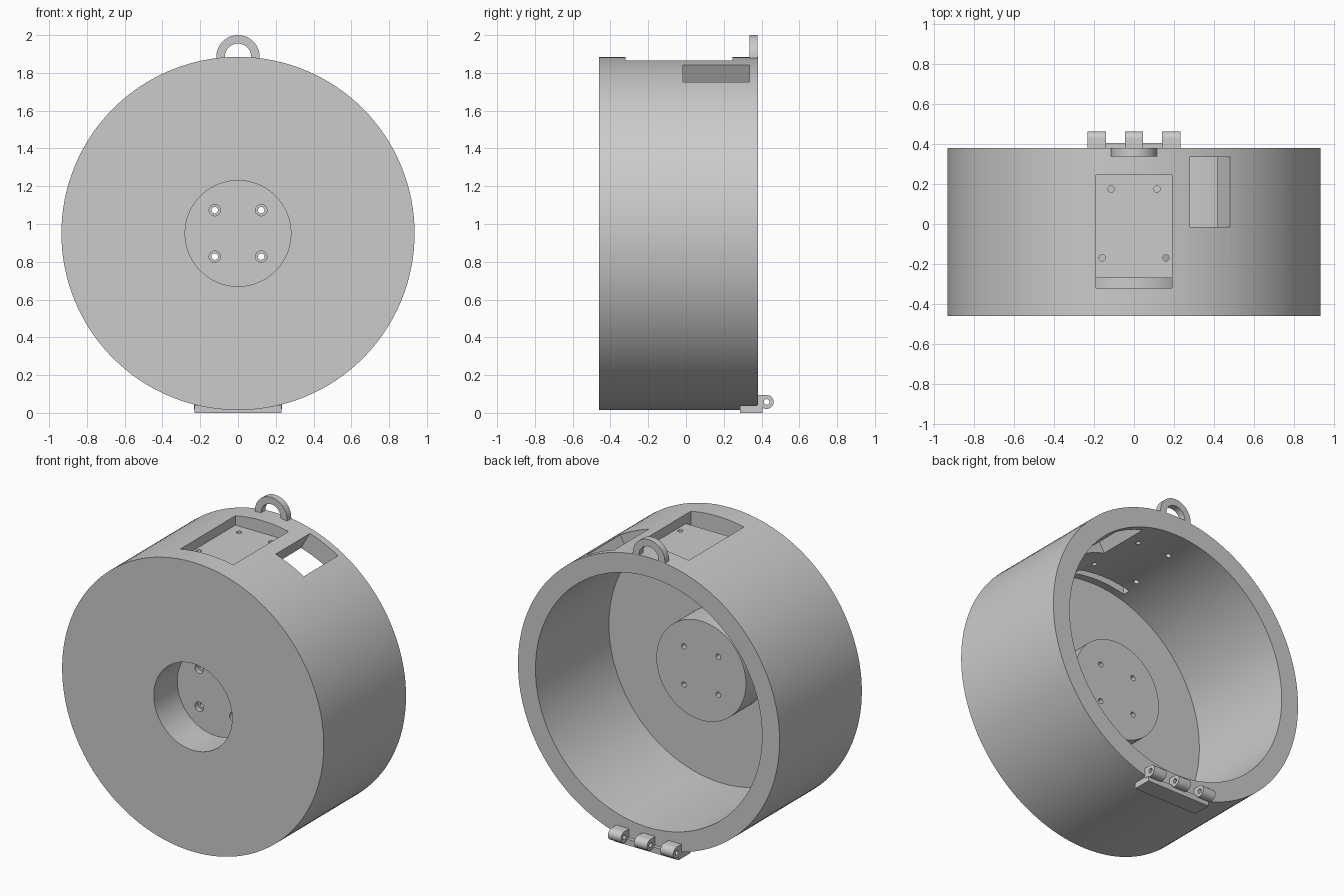
import bpy, bmesh, math
from mathutils import Matrix, Vector

old = bpy.data.objects.get("Cube")
if old:
    bpy.data.objects.remove(old)

grey = bpy.data.materials.new("plain grey")
grey.use_nodes = True
COLOUR = (0.6, 0.6, 0.6, 1)
grey.diffuse_color = COLOUR
grey.node_tree.nodes["Principled BSDF"].inputs["Base Color"].default_value = COLOUR

AXIS_Z = 0.95      # height of the drum axis
BACK = 0.38        # y of the open rim
RADIUS = 0.935


def make(name, bm):
    bmesh.ops.recalc_face_normals(bm, faces=bm.faces)
    mesh = bpy.data.meshes.new(name)
    bm.to_mesh(mesh)
    bm.free()
    mesh.materials.append(grey)
    obj = bpy.data.objects.new(name, mesh)
    bpy.context.collection.objects.link(obj)
    return obj


def prism(name, points, start, step):
    """Extrude a closed outline of 3D points along step."""
    bm = bmesh.new()
    face = bm.faces.new([bm.verts.new(Vector(p) + Vector(start)) for p in points])
    ext = bmesh.ops.extrude_face_region(bm, geom=[face])
    verts = [v for v in ext["geom"] if isinstance(v, bmesh.types.BMVert)]
    bmesh.ops.translate(bm, verts=verts, vec=step)
    return make(name, bm)


def box(name, lo, hi, matrix=Matrix()):
    lo, hi = Vector(lo), Vector(hi)
    bm = bmesh.new()
    bmesh.ops.create_cube(bm, size=1)
    bm.transform(matrix @ Matrix.Translation((lo + hi) / 2) @ Matrix.Diagonal((*(hi - lo), 1)))
    return make(name, bm)


def rod(name, centre, radius, length, axis="Z", sides=32):
    turn = {"X": Matrix.Rotation(math.pi / 2, 4, "Y"),
            "Y": Matrix.Rotation(math.pi / 2, 4, "X"), "Z": Matrix()}[axis]
    bm = bmesh.new()
    bmesh.ops.create_cone(bm, cap_ends=True, segments=sides,
                          radius1=radius, radius2=radius, depth=length)
    bm.transform(Matrix.Translation(centre) @ turn)
    return make(name, bm)


def activate(obj):
    bpy.ops.object.select_all(action="DESELECT")
    obj.select_set(True)
    bpy.context.view_layer.objects.active = obj


def boolean(obj, other, operation="DIFFERENCE"):
    activate(obj)
    mod = obj.modifiers.new("boolean", "BOOLEAN")
    mod.operation = operation
    mod.solver = "EXACT"
    mod.object = other
    bpy.ops.object.modifier_apply(modifier=mod.name)
    bpy.data.objects.remove(other)


def smooth(obj):
    activate(obj)
    bpy.ops.object.shade_smooth_by_angle(angle=math.radians(30))


# Drum: lathed section with front recess, inner boss and open back
section = [(0, -0.22), (0.28, -0.22), (0.28, -0.46), (RADIUS, -0.46), (RADIUS, BACK),
           (0.81, BACK), (0.81, -0.37), (0.32, -0.37), (0.32, -0.155), (0, -0.155)]
bm = bmesh.new()
verts = [bm.verts.new((r, y, AXIS_Z)) for r, y in section]
edges = [bm.edges.new(pair) for pair in zip(verts, verts[1:])]
bmesh.ops.spin(bm, geom=verts + edges, cent=(0, 0, AXIS_Z), axis=(0, 1, 0),
               angle=math.tau, steps=128, use_duplicate=False)
bmesh.ops.remove_doubles(bm, verts=bm.verts, dist=0.0005)
drum = make("drum", bm)

# Top tray with a cable slot along its front edge
tray = [(0, -0.32, 1.6), (0, -0.27, 1.6), (0, -0.27, 1.805),
        (0, 0.245, 1.805), (0, 0.245, 2), (0, -0.32, 2)]
boolean(drum, prism("tray_cutter", tray, (-0.19, 0, 0), (0.38, 0, 0)))

# Tilted window through the wall beside the tray
tilt = Matrix.Translation((0, 0, AXIS_Z)) @ Matrix.Rotation(math.radians(30), 4, "Y")
boolean(drum, box("window_cutter", (-0.204, -0.015, 0.65), (0.015, 0.335, 1.1), tilt))

# Screw holes in the tray floor and in the boss
for side in (-1, 1):
    for x, y in ((0.115, 0.175), (0.16, -0.17)):
        boolean(drum, rod("tray_hole_cutter", (side * x, y, 1.78), 0.016, 0.2, sides=24))
    for up in (-1, 1):
        x, z = side * 0.123, AXIS_Z + up * 0.123
        boolean(drum, rod("boss_hole_cutter", (x, -0.2, z), 0.017, 0.3, "Y", 24))
        boolean(drum, rod("boss_bore_cutter", (x, -0.22, z), 0.03, 0.06, "Y", 24))
smooth(drum)

# Hanging loop: flat half ring with its feet sunk in the wall
steps = [math.pi * i / 32 for i in range(33)]
outer = [(0.115 * math.cos(a), 0, 0.115 * math.sin(a)) for a in steps]
inner = [(0.07 * math.cos(a), 0, 0.07 * math.sin(a)) for a in reversed(steps)]
feet = [(-0.115, 0, -0.03), (-0.07, 0, -0.03)]
mirrored = [(-x, y, z) for x, y, z in reversed(feet)]
loop = prism("hanging_loop", outer + feet + inner + mirrored,
             (0, 0.337, 1.885), (0, BACK - 0.0005 - 0.337, 0))
smooth(loop)

# Hinge: leaf under the drum and three bored knuckles
leaf = box("hinge_leaf", (-0.23, 0.285, 0), (0.23, 0.405, 0.038))
for i, x in enumerate((-0.187, 0, 0.187)):
    knuckle = rod("hinge_knuckle_%d" % (i + 1), (x, 0.427, 0.058), 0.037, 0.092, "X")
    neck = box("neck", (x - 0.046, 0.375, 0.03), (x + 0.046, 0.427, 0.095))
    boolean(knuckle, neck, "UNION")
    boolean(knuckle, rod("pin_cutter", (x, 0.427, 0.058), 0.015, 0.3, "X", 24))
    smooth(knuckle)
